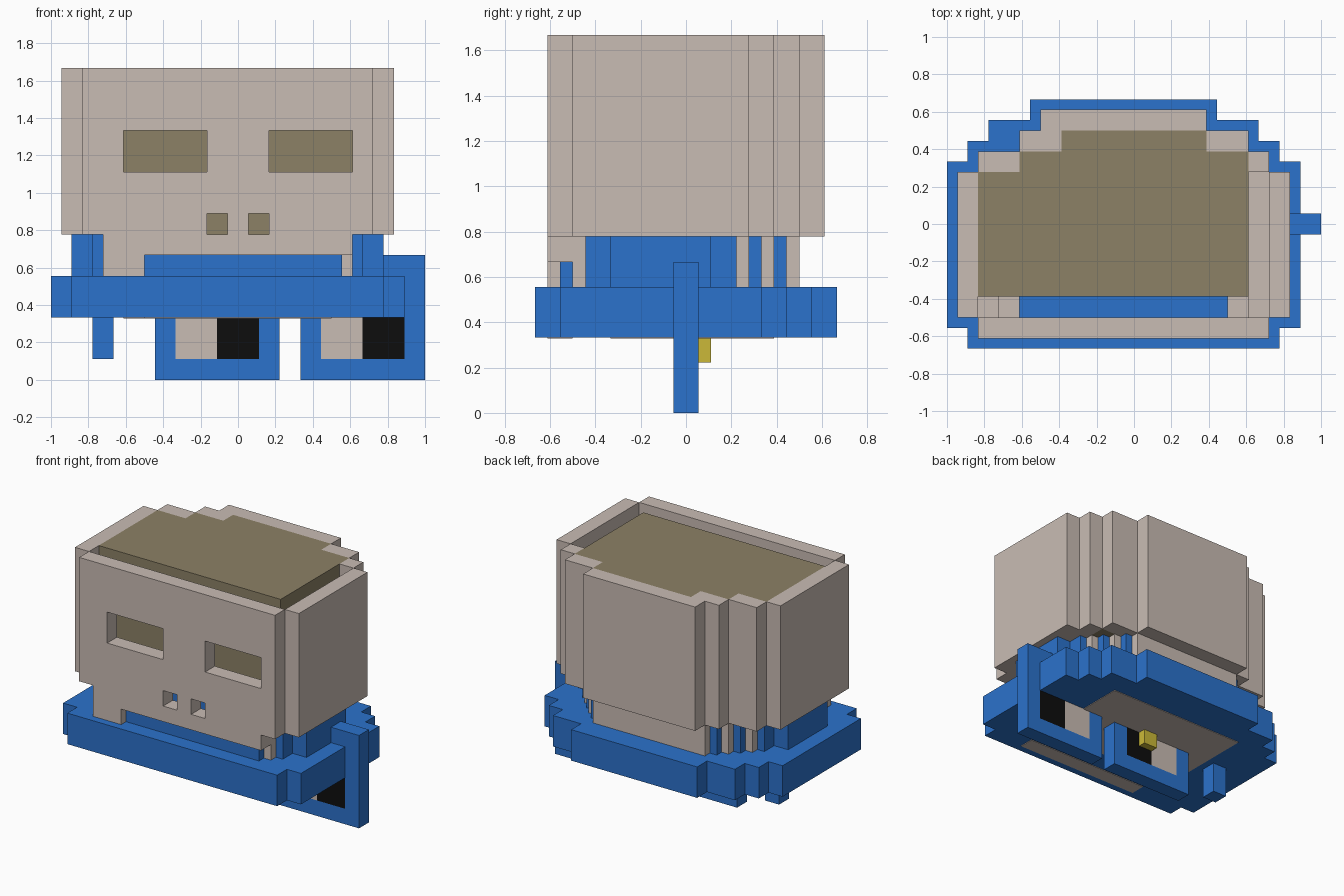
import bpy, bmesh

if "Cube" in bpy.data.objects:
    bpy.data.objects.remove(bpy.data.objects["Cube"])

U = 1 / 9  # one block of the model


def material(name, rgb):
    m = bpy.data.materials.new(name)
    lin = [((c / 255 + 0.055) / 1.055) ** 2.4 if c > 10 else c / 255 / 12.92 for c in rgb]
    m.diffuse_color = (*lin, 1)
    m.use_nodes = True
    m.node_tree.nodes["Principled BSDF"].inputs["Base Color"].default_value = m.diffuse_color
    return m


BONE = material("pale bone", (201, 188, 180))
BLUE = material("blue", (43, 114, 204))
OLIVE = material("dark olive", (140, 129, 102))
BLACK = material("black", (13, 13, 13))
YELLOW = material("yellow", (203, 185, 56))


def blocks(name, mat, boxes):
    """One object made of boxes (x0, x1, y0, y1, z0, z1) in block units."""
    bm = bmesh.new()
    for x0, x1, y0, y1, z0, z1 in boxes:
        cube = bmesh.ops.create_cube(bm, size=1)
        for v in cube["verts"]:
            v.co.x = U * (x1 if v.co.x > 0 else x0)
            v.co.y = U * (y1 if v.co.y > 0 else y0)
            v.co.z = U * (z1 if v.co.z > 0 else z0)
    me = bpy.data.meshes.new(name)
    bm.to_mesh(me)
    bm.free()
    me.materials.append(mat)
    ob = bpy.data.objects.new(name, me)
    bpy.context.collection.objects.link(ob)
    return ob


def rows(steps, z0, z1):
    """Stepped plan: (x0, x1, y0, y1) rows between two heights."""
    return [(*s, z0, z1) for s in steps]


# Wide brim band
blocks("brim", BLUE, rows([(-8, 7, -6, -5), (-9, 8, -5, 3), (-8, 7, 3, 4),
                           (-7, 6, 4, 5), (-5, 4, 5, 6)], 3, 5))

# Stepped collar between brim and skull
back = [(-8, 7, -3, 1), (-7, 6, 1, 2), (-6, 5, 2, 3), (-5, 4, 3, 4)]
blocks("collar", BLUE,
       rows([(-6, 5, -5, -4), (-7, 6, -4, -3)] + back, 5, 6)
       + rows([(-7, -6, -4, -3), (5, 6, -4, -3)] + back, 6, 7))

# Skull walls, stepped at the back, with eye and nose openings in front
F = (-5.5, -4.5)
wall = [(-8.5, -7.5, -4.5, 2.5), (6.5, 7.5, -4.5, 2.5),
        (-7.5, -5.5, 2.5, 3.5), (5.5, 6.5, 2.5, 3.5),
        (-5.5, -3.5, 3.5, 4.5), (3.5, 5.5, 3.5, 4.5), (-4.5, 3.5, 4.5, 5.5)]
front = [(-7.5, 6.5, *F, 12, 15), (-7.5, 6.5, *F, 8, 10)]
front += [(a, b, *F, 10, 12) for a, b in [(-7.5, -5.5), (-1.5, 1.5), (5.5, 6.5)]]
front += [(a, b, *F, 7, 8) for a, b in [(-7.5, -1.5), (-0.5, 0.5), (1.5, 6.5)]]
floor = [(-7.5, -6.5, -4.5, 2.5, 7, 8), (5.5, 6.5, -4.5, 2.5, 7, 8)]
blocks("skull", BONE, rows(wall, 7, 15) + front + floor)

# Jaw ring under the skull
T = 7.01
blocks("jaw", BONE, [
    (-6.5, 5.5, *F, 6, 7), (-6.5, -4.5, *F, 5, 6),
    (-6.5, -5.5, -4.5, 2.5, 5, T), (4.5, 5.5, -4.5, 2.5, 5, T),
    (-5.5, 4.5, 2.5, 3.5, 5, 7), (-4.5, 3.5, 3.5, 4.5, 5, 7)])

# Dark filling inside the skull
blocks("skull_filling", OLIVE, rows([(-7.5, 5.5, -3.5, 2.5), (-5.5, 5.5, 2.5, 3.5),
                                     (-3.5, 3.5, 3.5, 4.5)], 7, 15))

# Bone plates showing on the underside
blocks("underside_plates", BONE, [(-5.5, 4.5, -3, 3.5, 2.96, 3.02),
                                  (-4.5, 4.5, -5.5, -4.5, 2.96, 3.02)])

# Square glasses hanging below the brim
D = (-0.5, 0.5)
for side, x in (("left", -4), ("right", 3)):
    blocks(side + "_frame", BLUE, [(x, x + 6, *D, 0, 1), (x, x + 6, *D, 5, 6),
                                   (x, x + 1, *D, 1, 5), (x + 5, x + 6, *D, 1, 5)])
    blocks(side + "_lens", BONE, [(x + 1, x + 3, *D, 1, 5)])
    blocks(side + "_pupil", BLACK, [(x + 3, x + 5, *D, 1, 5)])
blocks("temple_arm", BLUE, [(-7, -6, *D, 1, 3)])

# Small yellow stud behind the glasses
blocks("stud", YELLOW, [(-1, 0, 0.5, 1, 2, 3)])
